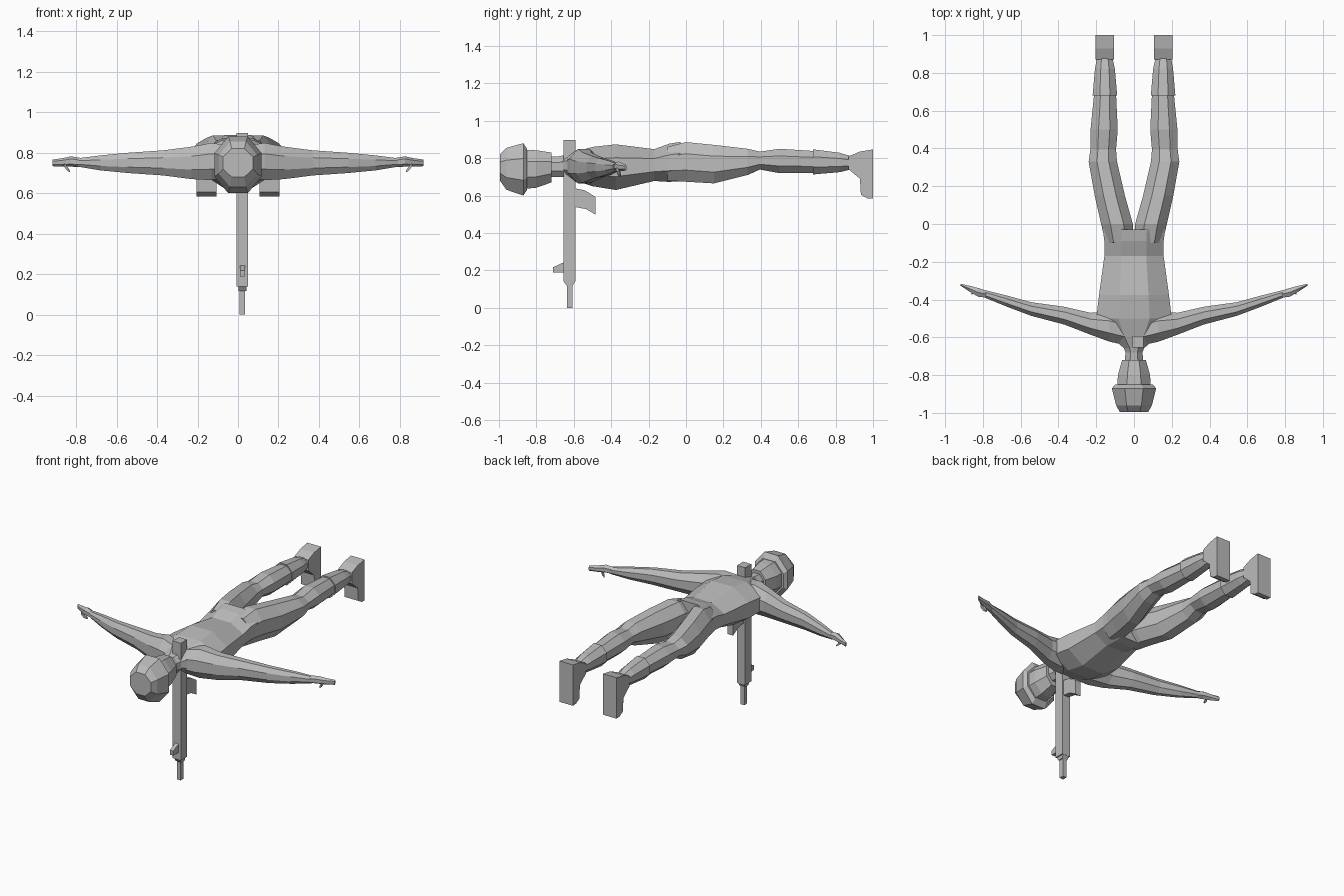
import bpy, bmesh, math

grey = bpy.data.materials.new("plain grey")
grey.diffuse_color = (0.5, 0.5, 0.5, 1)


def finish(name, bm, mirror=False):
    bmesh.ops.recalc_face_normals(bm, faces=bm.faces)
    mesh = bpy.data.meshes.new(name)
    bm.to_mesh(mesh)
    bm.free()
    mesh.materials.append(grey)
    ob = bpy.data.objects.new(name, mesh)
    bpy.context.collection.objects.link(ob)
    if mirror:
        m = ob.modifiers.new("mirror", 'MIRROR')
        m.use_mirror_merge = False
    return ob


def loft(name, sections, axis='y', mirror=False, sides=8):
    """sections: position along axis, centre a, centre z, half width a, half height z"""
    bm = bmesh.new()
    k = 1 / math.cos(math.pi / sides)
    rings = []
    for p, a, z, ra, rz in sections:
        ring = []
        for i in range(sides):
            t = 2 * math.pi * (i + 0.5) / sides
            u, w = a + ra * k * math.cos(t), z + rz * k * math.sin(t)
            ring.append(bm.verts.new((u, p, w) if axis == 'y' else (p, u, w)))
        rings.append(ring)
    for r, s in zip(rings, rings[1:]):
        for i in range(sides):
            j = (i + 1) % sides
            bm.faces.new((r[i], r[j], s[j], s[i]))
    bm.faces.new(rings[0])
    bm.faces.new(rings[-1])
    return finish(name, bm, mirror)


def plate(name, outline, x0, x1, mirror=False):
    """outline in (y, z), extruded from x0 to x1"""
    bm = bmesh.new()
    f = bm.faces.new([bm.verts.new((x0, y, z)) for y, z in outline])
    ext = bmesh.ops.extrude_face_region(bm, geom=[f])
    for v in ext["geom"]:
        if isinstance(v, bmesh.types.BMVert):
            v.co.x = x1
    return finish(name, bm, mirror)


def box(name, x0, x1, y0, y1, z0, z1):
    return plate(name, [(y0, z0), (y1, z0), (y1, z1), (y0, z1)], x0, x1)


# Head, lying face down
loft("helmet", [(-0.995, 0, 0.75, 0.075, 0.07), (-0.96, 0, 0.743, 0.095, 0.112),
                (-0.87, 0, 0.74, 0.117, 0.14), (-0.85, 0, 0.74, 0.1, 0.11)])
loft("head", [(-0.87, 0, 0.74, 0.09, 0.105), (-0.80, 0, 0.742, 0.085, 0.1),
              (-0.72, 0, 0.75, 0.063, 0.08)])
loft("neck", [(-0.74, 0, 0.755, 0.05, 0.055), (-0.68, 0, 0.755, 0.045, 0.055),
              (-0.61, 0, 0.76, 0.07, 0.065)])

# Torso
loft("torso", [(-0.66, 0, 0.762, 0.05, 0.052), (-0.60, 0, 0.758, 0.12, 0.075),
               (-0.50, 0, 0.755, 0.2, 0.105), (-0.375, 0, 0.752, 0.185, 0.122),
               (-0.17, 0, 0.763, 0.157, 0.085), (-0.09, 0, 0.775, 0.157, 0.102),
               (-0.03, 0, 0.782, 0.165, 0.105)])

# Arms spread sideways
loft("arm", [(0.03, -0.57, 0.757, 0.075, 0.075), (0.13, -0.545, 0.757, 0.078, 0.092),
             (0.23, -0.528, 0.75, 0.058, 0.08), (0.37, -0.485, 0.75, 0.047, 0.062),
             (0.545, -0.45, 0.75, 0.036, 0.05), (0.68, -0.406, 0.75, 0.029, 0.037),
             (0.79, -0.37, 0.752, 0.02, 0.021)], 'x', True)
loft("hand", [(0.78, -0.372, 0.752, 0.018, 0.02), (0.825, -0.362, 0.757, 0.023, 0.022),
              (0.87, -0.343, 0.752, 0.016, 0.018), (0.918, -0.322, 0.75, 0.005, 0.014)],
     'x', True, 6)
loft("thumb", [(0.86, -0.366, 0.74, 0.008, 0.008), (0.845, -0.36, 0.722, 0.008, 0.01),
               (0.83, -0.352, 0.707, 0.004, 0.004)], 'x', True, 4)

# Legs and boots
loft("leg", [(-0.10, 0.076, 0.77, 0.075, 0.09), (0.0, 0.09, 0.78, 0.084, 0.106),
             (0.15, 0.128, 0.768, 0.08, 0.103), (0.33, 0.165, 0.78, 0.075, 0.07),
             (0.395, 0.163, 0.787, 0.068, 0.048), (0.50, 0.158, 0.785, 0.072, 0.065),
             (0.69, 0.153, 0.78, 0.058, 0.058)], mirror=True)
loft("boot_shaft", [(0.68, 0.154, 0.78, 0.065, 0.067), (0.82, 0.154, 0.777, 0.053, 0.052),
                    (0.88, 0.155, 0.775, 0.041, 0.036)], mirror=True)
plate("boot_foot", [(0.87, 0.81), (0.93, 0.835), (1.0, 0.847), (1.0, 0.583), (0.97, 0.585),
                    (0.935, 0.605), (0.93, 0.69), (0.87, 0.74)], 0.107, 0.204, True)

# Gun standing upright under the chest
box("gun_body", -0.008, 0.05, -0.655, -0.592, 0.14, 0.897)
loft_muzzle = [(-0.655, 0.142), (-0.592, 0.142), (-0.606, 0.118), (-0.638, 0.118)]
plate("gun_collar", loft_muzzle, 0.002, 0.042)
box("gun_barrel", 0.008, 0.035, -0.636, -0.606, 0.0, 0.13)
plate("gun_magazine", [(-0.60, 0.64), (-0.54, 0.628), (-0.483, 0.592), (-0.483, 0.498),
                       (-0.535, 0.528), (-0.60, 0.54)], 0.002, 0.042)
plate("gun_sight", [(-0.65, 0.245), (-0.71, 0.217), (-0.71, 0.188), (-0.65, 0.188)],
      0.01, 0.034)
